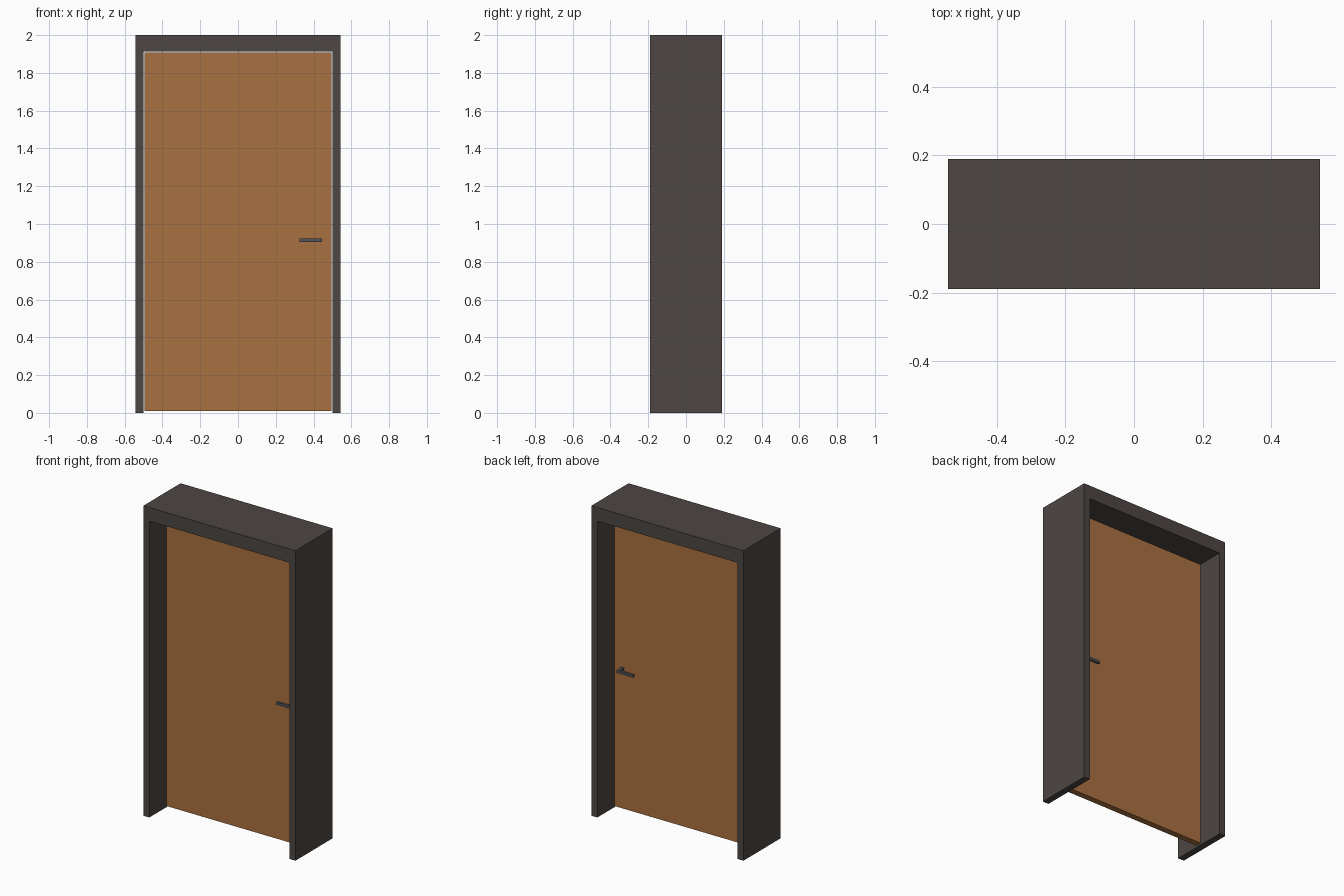
import bpy, bmesh
from mathutils import Vector

if "Cube" in bpy.data.objects:
    bpy.data.objects.remove(bpy.data.objects["Cube"])


def material(name, rgb):
    m = bpy.data.materials.new(name)
    m.diffuse_color = (*rgb, 1)
    m.use_nodes = True
    m.node_tree.nodes["Principled BSDF"].inputs["Base Color"].default_value = m.diffuse_color
    return m


def finish(name, bm, mat):
    bmesh.ops.recalc_face_normals(bm, faces=bm.faces)
    me = bpy.data.meshes.new(name)
    bm.to_mesh(me)
    bm.free()
    me.materials.append(mat)
    ob = bpy.data.objects.new(name, me)
    bpy.context.collection.objects.link(ob)
    return ob


def extrude(name, profile, axis, start, end, mat):
    """Extrude a 2D profile along y (x, z points) or z (x, y points)."""
    bm = bmesh.new()
    pts = [(a, start, b) if axis == 'y' else (a, b, start) for a, b in profile]
    face = bm.faces.new([bm.verts.new(p) for p in pts])
    moved = bmesh.ops.extrude_face_region(bm, geom=[face])['geom']
    vec = Vector((0, end - start, 0) if axis == 'y' else (0, 0, end - start))
    bmesh.ops.translate(bm, vec=vec,
                        verts=[g for g in moved if isinstance(g, bmesh.types.BMVert)])
    return finish(name, bm, mat)


dark = material("dark_frame", (0.075, 0.063, 0.056))
wood = material("wood", (0.40, 0.165, 0.052))
metal = material("metal", (0.09, 0.09, 0.10))

# Door frame: two jambs and a header in one U-shaped profile
W, IN, TOP, HEAD, D = 0.543, 0.50, 2.0, 1.912, 0.19
half = [(W, TOP), (W, 0), (IN, 0), (IN, HEAD)]
extrude("door_frame", half + [(-x, z) for x, z in reversed(half)], 'y', -D, D, dark)

# Door leaf, with a small gap all round
T = 0.02
w = 0.495
extrude("door_leaf", [(-w, 0.01), (w, 0.01), (w, 1.907), (-w, 1.907)], 'y', -T, T, wood)

# L-shaped lever handle on each side of the door
lever = [(0.445, T), (0.445, 0.075), (0.325, 0.075), (0.325, 0.059),
         (0.427, 0.059), (0.427, T)]
for side, s in (("front", -1), ("back", 1)):
    extrude(side + "_handle", [(x, s * y) for x, y in lever], 'z', 0.905, 0.922, metal)
